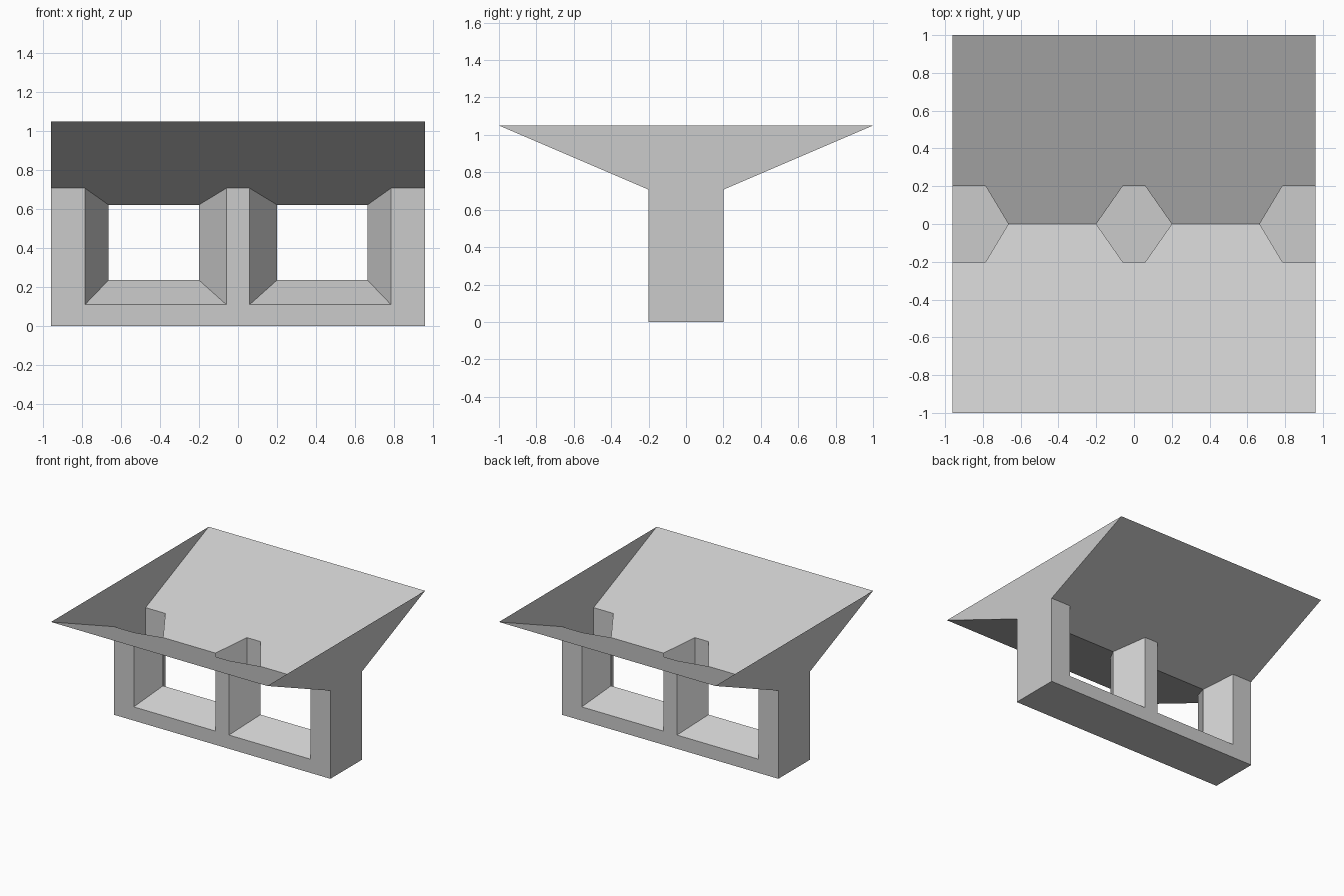
import bpy, bmesh
from mathutils import Vector

cube = bpy.data.objects.get("Cube")
if cube:
    bpy.data.objects.remove(cube, do_unlink=True)

grey = bpy.data.materials.new("light grey")
grey.use_nodes = True
colour = (0.6, 0.6, 0.6, 1)
grey.diffuse_color = colour
grey.node_tree.nodes["Principled BSDF"].inputs["Base Color"].default_value = colour

# Main sizes
END = 0.96                     # half length
WALL, EAVE = 0.2, 1.0          # half depths of wall and wings
WALL_TOP, RIM, VALLEY = 0.707, 1.05, 0.622
OUT_X, IN_X = (0.06, 0.785), (0.2, 0.665)   # bay sides at wall face and at middle
OUT_SILL, IN_SILL = 0.11, 0.235


def shell(name, polygons, centre, facing_away=True):
    """Thin sheet part, its faces turned away from or towards a point."""
    bm = bmesh.new()
    for points in polygons:
        bm.faces.new([bm.verts.new(p) for p in points])
    bmesh.ops.remove_doubles(bm, verts=bm.verts, dist=0.0001)
    bm.normal_update()
    for face in bm.faces:
        away = face.normal.dot(face.calc_center_median() - Vector(centre)) > 0
        if away != facing_away:
            face.normal_flip()
    mesh = bpy.data.meshes.new(name)
    bm.to_mesh(mesh)
    bm.free()
    mesh.materials.append(grey)
    obj = bpy.data.objects.new(name, mesh)
    bpy.context.collection.objects.link(obj)


top_middle = (0, 0, RIM)

# End panels with the flared outline
half = [(WALL, 0), (WALL, WALL_TOP), (EAVE, RIM)]
outline = half + [(-y, z) for y, z in reversed(half)]
for side, x in (("left", END), ("right", -END)):
    shell(side + "_end_panel", [[(x, y, z) for y, z in outline]], top_middle)

# Floor
shell("floor", [[(-END, -WALL, 0), (END, -WALL, 0), (END, WALL, 0), (-END, WALL, 0)]], top_middle)

# Comb-shaped walls and sloping wings
a, b = OUT_X
comb = [(END, 0), (END, WALL_TOP), (b, WALL_TOP), (b, OUT_SILL), (a, OUT_SILL), (a, WALL_TOP)]
comb += [(-x, z) for x, z in reversed(comb)]
for side, s in (("front", -1), ("back", 1)):
    shell(side + "_wall", [[(x, s * WALL, z) for x, z in comb]], top_middle)
    shell(side + "_wing", [[(-END, s * WALL, WALL_TOP), (END, s * WALL, WALL_TOP),
                            (END, s * EAVE, RIM), (-END, s * EAVE, RIM)]], top_middle)

# Splayed window bays: jambs, sill and head from each wall face to the middle
for side, m in (("left", 1), ("right", -1)):
    faces = []
    for s in (-1, 1):
        outer = [(m * x, s * WALL, z) for x, z in
                 ((a, OUT_SILL), (b, OUT_SILL), (b, WALL_TOP), (a, WALL_TOP))]
        c, d = IN_X
        inner = [(m * x, 0, z) for x, z in
                 ((c, IN_SILL), (d, IN_SILL), (d, VALLEY), (c, VALLEY))]
        for i in range(4):
            j = (i + 1) % 4
            faces.append([outer[i], outer[j], inner[j], inner[i]])
    shell(side + "_window_bay", faces, (m * 0.43, 0, 0.43), facing_away=False)
